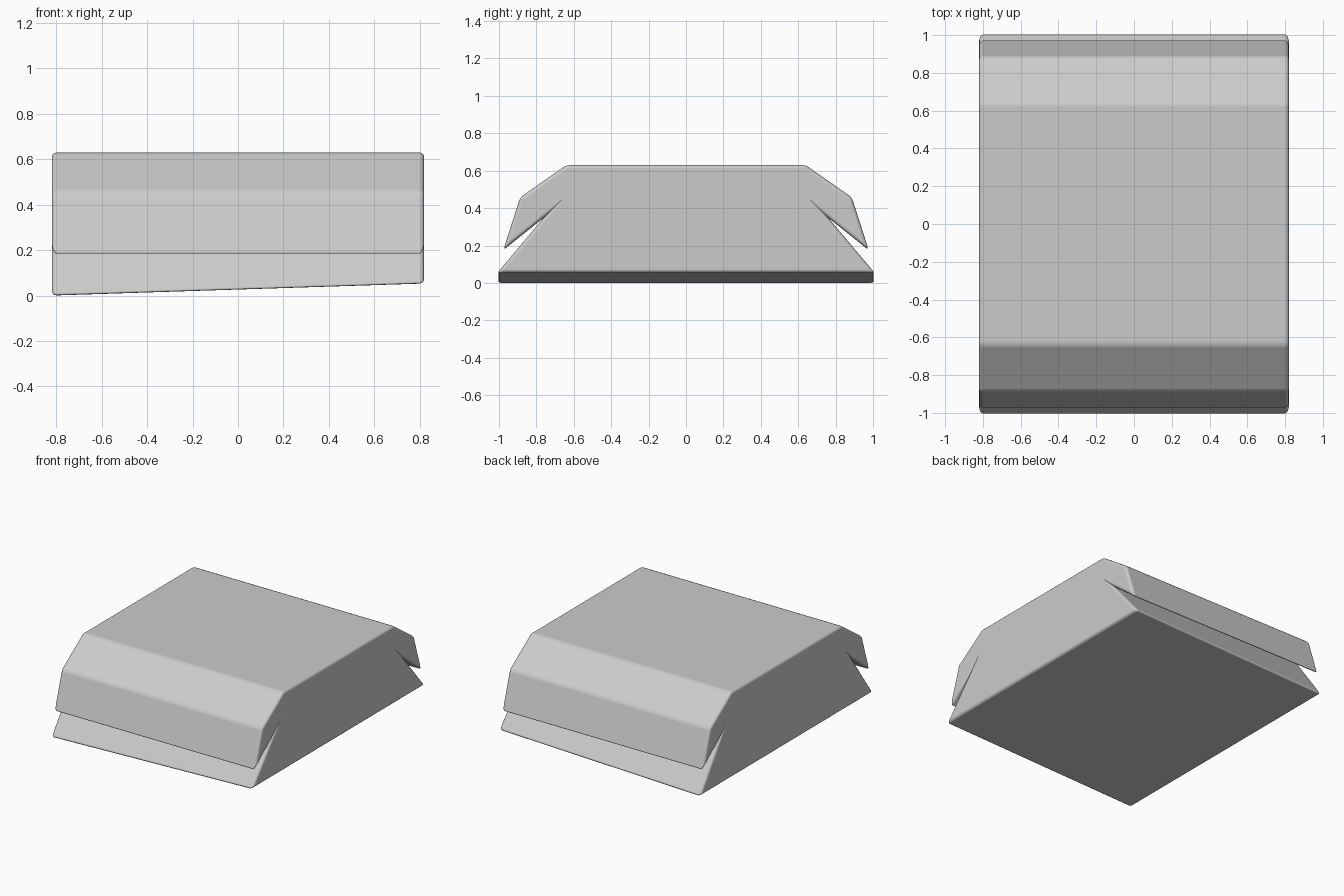
import bpy, bmesh

if "Cube" in bpy.data.objects:
    bpy.data.objects.remove(bpy.data.objects["Cube"])

HALF_X = 0.82

# Half of the side profile (y, z), from the top edge round to the slot tip
half = [(0.64, 0.63), (0.887, 0.457), (0.977, 0.175), (0.762, 0.347)]


def profile(foot_z):
    """Full closed profile, mirrored in y, with its base at foot_z."""
    right = half + [(1.01, foot_z)]
    return right + [(-y, z) for y, z in reversed(right)]


# Slotted housing: the profile swept along x, with the base tilted
bm = bmesh.new()
low = [bm.verts.new((-HALF_X, y, z)) for y, z in profile(0.0)]
high = [bm.verts.new((HALF_X, y, z)) for y, z in profile(0.053)]
n = len(low)
for i in range(n):
    j = (i + 1) % n
    bm.faces.new((low[i], low[j], high[j], high[i]))
bm.faces.new(low)
bm.faces.new(high)
bmesh.ops.recalc_face_normals(bm, faces=bm.faces)

mesh = bpy.data.meshes.new("slotted_housing")
bm.to_mesh(mesh)
bm.free()
body = bpy.data.objects.new("slotted_housing", mesh)
bpy.context.collection.objects.link(body)

# Soft rounded edges
bevel = body.modifiers.new("rounded_edges", 'BEVEL')
bevel.width = 0.02
bevel.segments = 3
bevel.limit_method = 'ANGLE'
bevel.angle_limit = 0.35
bevel.harden_normals = True

bpy.context.view_layer.objects.active = body
body.select_set(True)
bpy.ops.object.shade_smooth()
